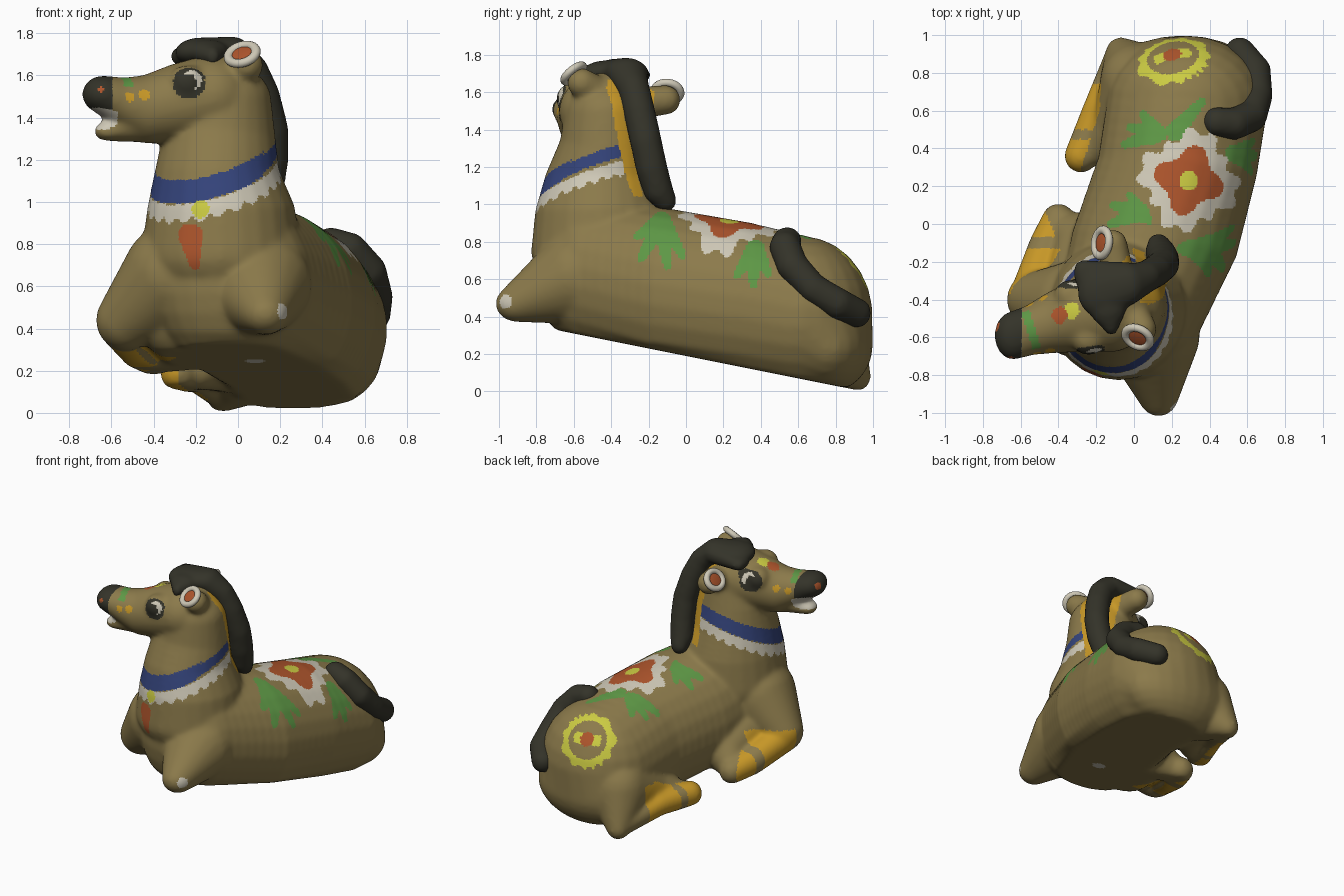
import bpy, math
from mathutils import Vector

if "Cube" in bpy.data.objects:
    bpy.data.objects.remove(bpy.data.objects["Cube"])

COLOURS = {"olive": (.26, .195, .07), "charcoal": (.034, .033, .022), "cream": (.62, .58, .47),
           "blue": (.035, .058, .2), "green": (.11, .31, .06), "rust": (.42, .09, .025),
           "lemon": (.6, .6, .055), "gold": (.57, .31, .02)}
NAMES = list(COLOURS)
MATS = []
for name, rgb in COLOURS.items():
    m = bpy.data.materials.new(name)
    m.use_nodes = True
    m.diffuse_color = (*rgb, 1)
    bsdf = m.node_tree.nodes["Principled BSDF"]
    bsdf.inputs["Base Color"].default_value = (*rgb, 1)
    bsdf.inputs["Roughness"].default_value = .7
    MATS.append(m)

# Unit ball shared by every sculpted part
SEG, RINGS = 24, 12
BALL = [(0, 0, 1)] + [(math.sin(t) * math.cos(a), math.sin(t) * math.sin(a), math.cos(t))
                      for t in (math.pi * i / (RINGS + 1) for i in range(1, RINGS + 1))
                      for a in (math.tau * j / SEG for j in range(SEG))] + [(0, 0, -1)]
BALL_FACES = []
for j in range(SEG):
    k = (j + 1) % SEG
    BALL_FACES.append((0, 1 + j, 1 + k))
    for i in range(RINGS - 1):
        top, low = 1 + i * SEG, 1 + (i + 1) * SEG
        BALL_FACES.append((top + j, low + j, low + k, top + k))
    BALL_FACES.append((low + j, len(BALL) - 1, low + k))


def sculpt(name, chains, voxel, smooth):
    """Blend chains of ellipsoids (x, y, z, rx, ry, rz) into one smooth skin."""
    verts, faces = [], []
    for chain in chains:
        for a, b in zip(chain, chain[1:]):
            a, b = [v if len(v) == 6 else (*v, v[3], v[3]) for v in (a, b)]
            n = max(2, math.ceil(math.dist(a[:3], b[:3]) / (.23 * min(a[3:] + b[3:]))))
            for i in range(n + 1):
                x, y, z, rx, ry, rz = [p + (q - p) * i / n for p, q in zip(a, b)]
                start = len(verts)
                for u, v, w in BALL:
                    vy = y + v * ry
                    # the underside is cut flat and slopes down to the rear
                    verts.append((x + u * rx, vy, max(z + w * rz, 0, .19 - .2 * vy)))
                faces += [[start + i for i in f] for f in BALL_FACES]
    raw = bpy.data.meshes.new(name)
    raw.from_pydata(verts, [], faces)
    ob = bpy.data.objects.new(name, raw)
    bpy.context.collection.objects.link(ob)
    r = ob.modifiers.new("skin", "REMESH")
    r.mode, r.voxel_size = "VOXEL", voxel
    s = ob.modifiers.new("soften", "SMOOTH")
    s.factor, s.iterations = .5, smooth
    mesh = bpy.data.meshes.new_from_object(ob.evaluated_get(bpy.context.evaluated_depsgraph_get()))
    ob.modifiers.clear()
    ob.data = mesh
    bpy.data.meshes.remove(raw)
    mesh.materials.clear()
    for m in MATS:
        mesh.materials.append(m)
    mesh.polygons.foreach_set("use_smooth", [True] * len(mesh.polygons))
    return ob


def segment_distance(p, a, b):
    d = [q - s for s, q in zip(a, b)]
    t = sum((q - s) * e for q, s, e in zip(p, a, d)) / sum(e * e for e in d)
    t = min(1, max(0, t))
    return math.dist(p, [s + e * t for s, e in zip(a, d)]), t


def stroke(p, a, b, w):
    """True when p lies in a tapering brush stroke from a to b."""
    d, t = segment_distance(p, a, b)
    return d < w * (1 - .6 * t)


# Body, neck, head and legs
barrel = [(-.03, -.5, .62, .39, .3, .42), (.11, -.1, .52, .45, .3, .46),
          (.23, .3, .46, .43, .3, .45), (.28, .62, .4, .43, .38, .43), (.26, .75, .25, .42, .25, .26)]
neck = [(-.08, -.45, .75, .38, .38, .25), (-.08, -.45, .95, .355, .36, .2), (-.1, -.45, 1.12, .3, .31, .2),
        (-.09, -.43, 1.3, .27, .25, .2), (-.07, -.43, 1.48, .23, .22, .18), (-.09, -.42, 1.56, .18, .18, .15)]
head = [(-.12, -.45, 1.5, .2, .23, .2), (-.27, -.48, 1.47, .17, .2, .19), (-.42, -.52, 1.44, .13, .165, .165),
        (-.54, -.56, 1.47, .1, .135, .12), (-.64, -.59, 1.51, .1, .13, .09)]
jaw = [(-.42, -.52, 1.38, .1, .11, .1), (-.62, -.575, 1.335, .065, .075, .047)]
front_right = [(-.3, -.45, .65, .25, .26, .25), (-.53, -.4, .44, .145)]
front_right_shin = [(-.55, -.38, .41, .11), (-.46, -.12, .3, .1), (-.4, .02, .26, .09)]
front_web = [(-.25, -.4, .48, .25, .2, .24), (-.22, -.1, .36, .2, .15, .16), (-.36, -.03, .28, .1)]
front_left = [(.09, -.6, .61, .26, .21, .25), (.13, -.9, .47, .11, .12, .1)]
hind_right = [(.02, .76, .28, .2, .2, .25), (-.07, .91, .08, .08)]
hind_shin = [(-.08, .88, .1, .08), (-.19, .6, .18, .085), (-.28, .36, .19, .09)]
hind_web = [(0, .75, .3, .18, .2, .22), (-.08, .52, .24, .14, .15, .14), (-.19, .4, .2, .09)]
EARS = [((-.17, -.1, 1.6), (-.75, .1, .55), (-.08, -.3, 1.54)),
        ((.02, -.6, 1.7), (-.3, -.6, .7), (-.02, -.45, 1.58))]
ear_stems = []
for c, n, base in EARS:
    tip = Vector(c) - Vector(n).normalized() * .07
    ear_stems.append([(*base, .09), (*tip, .08)])
EYES = [Vector((-.235, -.68, 1.565)), Vector((-.33, -.31, 1.55))]
brows = [[(e.x, e.y + d, e.z, .085), (e.x - .01, e.y + d, e.z, .085)] for e, d in zip(EYES, (.07, -.07))]

body = sculpt("body", [barrel, neck, head, jaw, front_right, front_right_shin, front_web, front_left,
                       hind_right, hind_shin, hind_web] + ear_stems + brows, .0125, 22)

# Mane with forelock, and tail
mane_path = [(-.17, -.36, 1.71, .13, .14, .07), (-.03, -.32, 1.71, .09, .11, .075), (.06, -.28, 1.62, .085),
             (.115, -.25, 1.5, .085), (.155, -.215, 1.34, .085), (.155, -.185, 1.2, .085),
             (.14, -.15, 1.08, .08), (.13, -.11, 1.02, .06)]
forelock = [(-.25, -.27, 1.69, .07, .08, .05), (-.14, -.44, 1.71, .1, .1, .06), (-.12, -.53, 1.69, .04, .06, .05)]
fringe = [(-.27, -.25, 1.69, .05, .06, .045), (-.04, -.28, 1.7, .07, .08, .07)]
tail_path = [(.44, .54, .8, .08), (.53, .53, .77, .085), (.62, .57, .67, .085),
             (.655, .68, .55, .08), (.64, .81, .47, .085), (.56, .91, .42, .08)]
for name, chains in (("mane", [mane_path, forelock, fringe]), ("tail", [tail_path])):
    for f in sculpt(name, chains, .016, 5).data.polygons:
        f.material_index = NAMES.index("charcoal")


# Painted decoration on the body
def snap(p):
    return min((v.co for v in body.data.vertices), key=lambda co: math.dist(co, p)).copy()


SPOTS = [(snap(p), r, c) for p, r, c in [
    ((-.39, -.48, 1.6), .045, "rust"), ((-.33, -.45, 1.65), .045, "lemon"),
    ((-.73, -.54, 1.53), .027, "rust"), ((-.65, -.71, 1.54), .015, "rust"),
    ((-.51, -.7, 1.5), .024, "gold"), ((-.44, -.7, 1.52), .026, "gold"),
    ((-.57, -.4, 1.5), .024, "gold"), ((-.5, -.36, 1.52), .026, "gold"),
    ((-.19, -.82, .97), .045, "lemon"), ((.22, -.97, .48), .04, "cream"), ((.08, -.28, .25), .045, "cream")]]
EYES = [snap(e) for e in EYES]
MEDAL = snap((.2, .9, .68))
SIDE_FANS = [((-.13, .91), [(-.26, .83), (-.24, .71), (-.1, .67), (-.02, .73)]),
             ((.37, .76), [(.27, .62), (.36, .57), (.44, .63)])]
TOP_FANS = [((.03, .06), [(-.12, .0), (-.11, .1), (-.02, .15), (.08, .02)]),
            ((.12, .48), [(-.05, .42), (-.02, .51), (.05, .58)]), ((.22, .49), [(.36, .65)])]
MANE_LINE = [v[:3] for v in mane_path[2:]]


def fan_hit(p, fans):
    return any(stroke(p, hub, tip, .052) for hub, tips in fans if math.dist(p, hub) < .32 for tip in tips)


def head_colour(p):
    for e in EYES:
        if (p - e).length < .08 or (p - e - Vector((.05, 0, .045))).length < .048:
            outer, inner = e + Vector((.018, 0, .015)), e - Vector((.008, 0, .006))
            return "cream" if (p - outer).length < .05 < (p - inner).length + .004 else "charcoal"
    if p.x < -.57 and math.hypot((p.x + .66) / .11, (p.z - 1.395) / .052) < 1:
        return "cream"
    if p.x < -.595 and p.z >= 1.42:
        return "charcoal"
    if p.z > 1.545 and abs(p.y + .56) < .11 and abs(p.x + .545 + .3 * (p.y + .56)) < .024:
        return "green"
    return "olive"


def collar_colour(p):
    d = p.z - (1.085 + .27 * (p.x + .4) + .32 * (p.y + .5))
    if abs(d) < .05 - .015 * (p.x > .12):
        return "blue"
    scallop = abs(math.sin(13 * math.atan2(p.y + .45, p.x + .09)))
    return "cream" if -.11 - .03 * scallop < d < -.055 else None


def back_colour(p, n):
    dx, dy = p.x - .29, p.y - .23
    r, a = math.hypot(dx, dy), math.atan2(dy, dx)
    point = math.cos(2 * (a - math.radians(75))) ** 2
    if n.z > .2 and p.z > .6:
        if r < .05:
            return "lemon"
        if r < .13 + .06 * point:
            return "rust"
        if r < .215 + .055 * point + .022 * math.cos(12 * a):
            return "cream"
        if fan_hit((p.x, p.y), TOP_FANS):
            return "green"
    if n.x > .1 and p.x > .2 and fan_hit((p.y, p.z), SIDE_FANS):
        return "green"
    d = p - MEDAL
    r, a = d.length, math.atan2(d.z, d.x + d.y)
    if r < .05:
        return "rust"
    if .14 < r < .195 + .012 * math.cos(14 * a) or (r < .1 and abs(d.z) < .03):
        return "lemon"
    return None


def leg_colour(p, n):
    front = p.x < -.4 - .42 * (p.y + .1) and -.37 < p.y < .15 and n.x < .4
    hind = p.x < -.15 - .32 * (.7 - p.y) and .2 < p.y < .74
    if p.z < .5 and front and not -.13 < p.y < -.07:
        return "gold"
    if p.z < .35 and hind and not .45 < p.y < .5:
        return "gold"
    return None


def paint(p, n):
    for c, r, colour in SPOTS:
        if (p - c).length < r:
            return colour
    if p.z > 1.3 and p.x < -.15:
        return head_colour(p)
    found = None
    if p.z > .85 and p.y < 0:
        if 1.04 < p.z < 1.68 and p.x > -.15:
            if .085 < min(segment_distance(p, a, b)[0] for a, b in zip(MANE_LINE, MANE_LINE[1:])) < .145:
                found = "gold"
        found = found or collar_colour(p)
    if not found and p.z < 1.0 and p.y < -.6 and n.y < 0 and stroke((p.x, p.z), (-.225, .84), (-.205, .7), .058):
        found = "rust"
    if not found and .4 < p.z < 1.05 and p.y > -.32:
        found = back_colour(p, n)
    return found or leg_colour(p, n) or "olive"


for f in body.data.polygons:
    f.material_index = NAMES.index(paint(f.center, f.normal))

# Ear rims and linings
for side, (c, n, base) in zip(("right", "left"), EARS):
    rot = Vector(n).to_track_quat("Z", "Y").to_euler()
    bpy.ops.mesh.primitive_torus_add(location=c, rotation=rot, major_radius=.063, minor_radius=.021,
                                     major_segments=32, minor_segments=12)
    rim = bpy.context.object
    rim.scale = (1.1, 1, 1)
    bpy.ops.mesh.primitive_uv_sphere_add(location=c, rotation=rot, radius=.058, segments=24, ring_count=12)
    lining = bpy.context.object
    lining.scale = (1.1, 1, .2)
    for ob, part, colour in ((rim, "ear_rim", "cream"), (lining, "ear_lining", "rust")):
        ob.name = f"{side}_{part}"
        ob.data.materials.append(MATS[NAMES.index(colour)])
        ob.data.polygons.foreach_set("use_smooth", [True] * len(ob.data.polygons))
